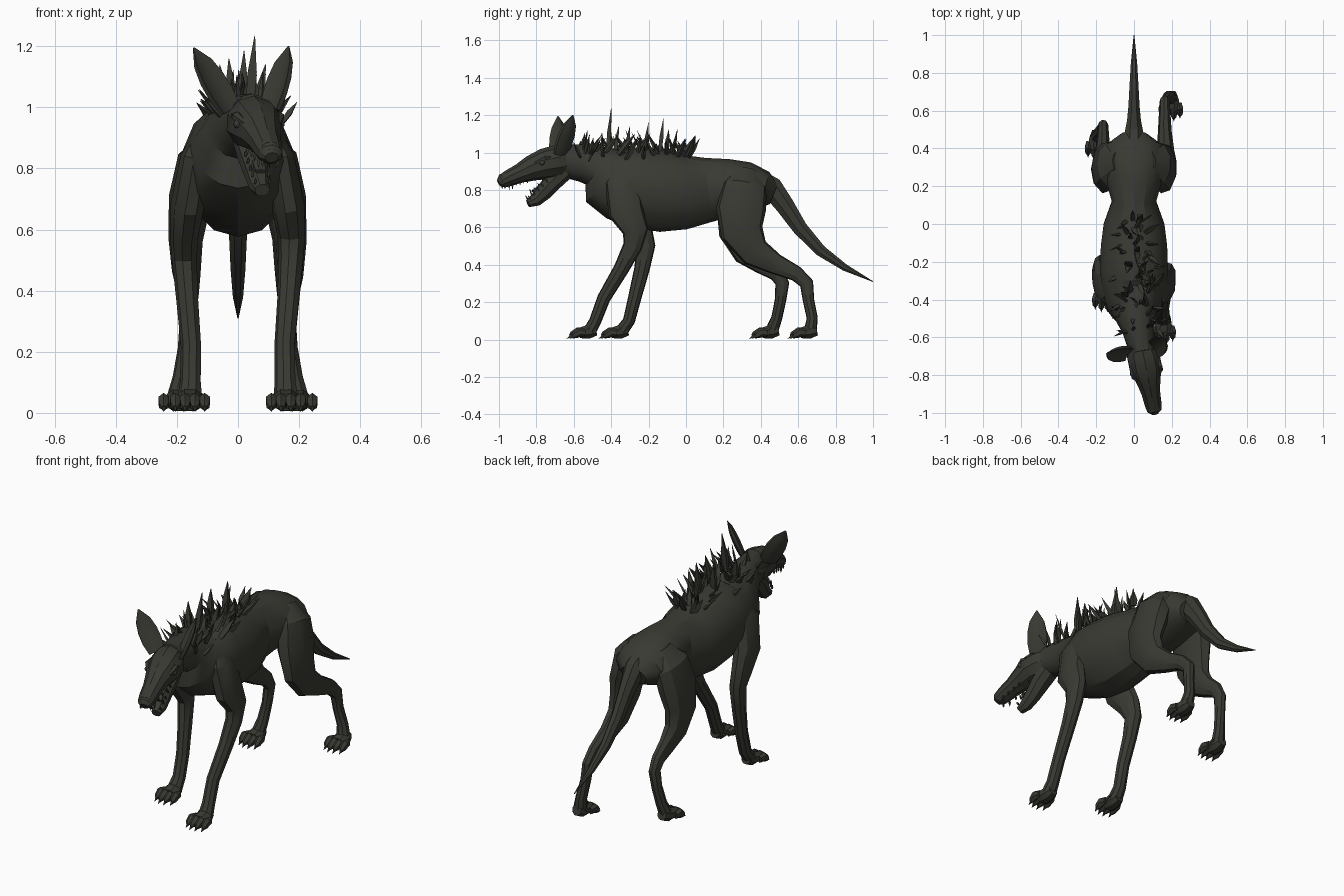
import bpy, bmesh, math, random
from mathutils import Vector

random.seed(7)
cube = bpy.data.objects.get("Cube")
if cube:
    bpy.data.objects.remove(cube)

hide = bpy.data.materials.new("charcoal_hide")
hide.use_nodes = True
COLOUR = (.042, .042, .034, 1)
hide.diffuse_color = COLOUR
bsdf = hide.node_tree.nodes["Principled BSDF"]
bsdf.inputs["Base Color"].default_value = COLOUR
bsdf.inputs["Roughness"].default_value = .9

UP = Vector((0, 0, 1))
ACROSS = Vector((1, 0, 0))
# The head is turned slightly to its left
TURN = Vector((.95, .28, 0))
AHEAD = Vector((.28, -.95, 0))


def midline(y, z):
    """Point on the middle of the animal; the neck and head bend to the left."""
    return Vector((max(0, -.45 - y) * .2, y, z))


def tube(bm, rings, side=ACROSS, sides=10):
    """Skin elliptical rings (centre, half width, half depth) along a path."""
    last = len(rings) - 1
    loops = []
    for i, (centre, width, depth) in enumerate(rings):
        along = (rings[min(i + 1, last)][0] - rings[max(i - 1, 0)][0]).normalized()
        w = (side - along * side.dot(along)).normalized()
        d = along.cross(w)
        angles = [math.tau * (k + .5) / sides for k in range(sides)]
        loops.append([bm.verts.new(centre + w * width * math.cos(a) + d * depth * math.sin(a))
                      for a in angles])
    for a, b in zip(loops, loops[1:]):
        for k in range(sides):
            j = (k + 1) % sides
            bm.faces.new((a[k], a[j], b[j], b[k]))
    bm.faces.new(loops[0])
    bm.faces.new(loops[-1])


def spike(bm, base, tip, radius, side=ACROSS, flat=1):
    """Pointed blade that swells a little above its root."""
    tube(bm, [(base, radius * .8, radius * .8 * flat),
              (base.lerp(tip, .45), radius, radius * flat),
              (tip, radius * .06, radius * .06)], side, 4)


def finish(name, bm, angle=28):
    bmesh.ops.recalc_face_normals(bm, faces=bm.faces)
    mesh = bpy.data.meshes.new(name)
    bm.to_mesh(mesh)
    bm.free()
    mesh.materials.append(hide)
    ob = bpy.data.objects.new(name, mesh)
    bpy.context.collection.objects.link(ob)
    bpy.ops.object.select_all(action='DESELECT')
    ob.select_set(True)
    bpy.context.view_layer.objects.active = ob
    bpy.ops.object.shade_smooth_by_angle(angle=math.radians(angle))


def body_part(name, profile, side=ACROSS, sides=10):
    """Tube on the midline from a profile of (y, z, half width, half depth)."""
    bm = bmesh.new()
    tube(bm, [(midline(y, z), w, d) for y, z, w, d in profile], side, sides)
    finish(name, bm)


# Torso and neck: deep chest, pinched waist, sloping rump
body_part("torso", [
    (-.68, .96, .07, .085), (-.56, .945, .085, .1), (-.48, .93, .11, .115),
    (-.43, .87, .145, .17), (-.36, .837, .17, .2), (-.26, .813, .185, .216),
    (-.12, .793, .18, .218), (0, .788, .165, .198), (.12, .8, .12, .172),
    (.24, .812, .155, .153), (.34, .812, .168, .135), (.42, .8, .145, .1),
    (.47, .78, .075, .06)], sides=14)

# Tail
body_part("tail", [
    (.36, .87, .06, .06), (.46, .81, .055, .065), (.53, .715, .04, .054), (.61, .595, .032, .043),
    (.72, .475, .026, .033), (.85, .385, .018, .02), (1, .31, .002, .002)], sides=8)

# Head with an open mouth
body_part("skull", [
    (-.62, .965, .06, .07), (-.69, .95, .09, .09), (-.76, .938, .09, .083),
    (-.83, .915, .066, .068), (-.89, .888, .052, .052), (-.95, .862, .047, .044),
    (-.985, .845, .04, .036), (-1, .835, .022, .02)], TURN)
body_part("lower_jaw", [
    (-.65, .9, .06, .05), (-.71, .845, .056, .05), (-.765, .785, .043, .046),
    (-.805, .745, .036, .036), (-.845, .728, .026, .022)], TURN, 8)
body_part("tongue", [(-.71, .875, .03, .012), (-.82, .79, .02, .008)], TURN, 6)
body_part("nose", [(-.96, .875, .03, .016), (-.985, .868, .032, .02),
                   (-.998, .855, .02, .012)], TURN, 8)

# Teeth along both jaws, the longer ones being fangs
bm = bmesh.new()
for s in (-1, 1):
    for i in range(5):
        f = i / 4
        size = .035 if i == 3 else .02
        upper = midline(-.82, .865).lerp(midline(-.975, .825), f) + TURN * s * (.045 - .018 * f)
        spike(bm, upper, upper - UP * size, .006)
        lower = midline(-.75, .84).lerp(midline(-.84, .75), f) + TURN * s * (.038 - .014 * f)
        spike(bm, lower, lower + AHEAD * .012 + UP * size, .006)
finish("teeth", bm)

# Brow ridges and eyes
for s, label in ((1, "left"), (-1, "right")):
    centre = midline(-.775, .958) + TURN * s * .072
    bm = bmesh.new()
    tube(bm, [(centre - AHEAD * .045 + UP * .015, .008, .012), (centre + UP * .012, .02, .016),
              (centre + AHEAD * .05 - TURN * s * .015 - UP * .012, .008, .01)], TURN, 6)
    finish(label + "_brow", bm)
    bm = bmesh.new()
    bmesh.ops.create_icosphere(bm, subdivisions=2, radius=.016)
    bmesh.ops.translate(bm, verts=bm.verts, vec=centre + AHEAD * .015 - UP * .012)
    finish(label + "_eye", bm)


# Ears: broad leaves, hollowed on the front face
def ear(name, base, tip, side):
    bm = bmesh.new()
    widths = (.045, .056, .055, .042, .004)
    tube(bm, [(base.lerp(tip, i / 4), w, w * .42) for i, w in enumerate(widths)], side, 8)
    axis = (tip - base).normalized()
    face = axis.cross(side).normalized()
    if face.y > 0:
        face = -face
    for v in bm.verts:
        off = v.co - base
        off -= axis * off.dot(axis)
        height = off.dot(face)
        if height > 0 and (off - face * height).length < .028:
            v.co -= face * height * 1.2
    finish(name, bm)


ear("left_ear", Vector((.105, -.672, .99)), Vector((.165, -.605, 1.2)), Vector((.6, -.75, 0)))
ear("right_ear", Vector((-.025, -.69, .99)), Vector((-.145, -.685, 1.195)), Vector((.75, .65, 0)))


# Paws: a pad with four clawed toes and a dew claw
def paw(name, x, y, s):
    def at(dx, dy, z):
        return Vector((x + dx, y + dy, z))
    bm = bmesh.new()
    tube(bm, [(at(0, .06, .05), .028, .03), (at(0, .02, .042), .045, .04),
              (at(0, -.03, .035), .05, .03)], sides=8)
    for i in range(4):
        u = (i - 1.5) * .032
        reach = .075 - abs(i - 1.5) * .014
        tube(bm, [(at(u * .9, 0, .036), .016, .022), (at(u, -reach * .55, .04), .02, .026),
                  (at(u, -reach, .024), .017, .02), (at(u, -reach - .012, .016), .008, .01)], sides=6)
        spike(bm, at(u, -reach, .022), at(u, -reach - .03, .004), .007)
    spike(bm, at(-s * .035, .035, .06), at(-s * .045, .005, .03), .01)
    finish(name, bm)


# Each pair of legs shares its joints (x, z, half width, half depth)
FRONT = [(.09, .95, .03, .045), (.135, .83, .054, .095), (.165, .68, .056, .095),
         (.176, .58, .047, .07), (.174, .5, .042, .052), (.166, .38, .037, .042),
         (.153, .22, .034, .036), (.155, .1, .035, .033), (.157, .045, .042, .035)]
HIND = [(.08, .9, .04, .06), (.125, .82, .075, .12), (.155, .7, .072, .135), (.17, .57, .058, .115),
        (.168, .465, .048, .083), (.164, .403, .038, .056), (.163, .352, .031, .042),
        (.163, .3, .028, .038), (.17, .21, .027, .031), (.183, .115, .031, .03), (.195, .05, .038, .035)]


def leg(name, s, joints, stride):
    """Stride gives the y of every joint; the paw sits just ahead of the last."""
    bm = bmesh.new()
    tube(bm, [(Vector((s * x, y, z)), w, d) for (x, z, w, d), y in zip(joints, stride)], sides=9)
    finish(name + "_leg", bm)
    paw(name + "_paw", s * joints[-1][0], stride[-1] - .025, s)


# Four legs in mid stride
leg("left_front", 1, FRONT, (-.31, -.34, -.32, -.27, -.285, -.345, -.44, -.485, -.515))
leg("right_front", -1, FRONT, (-.31, -.34, -.31, -.245, -.215, -.235, -.275, -.305, -.345))
leg("left_hind", 1, HIND, (.33, .315, .295, .3, .37, .48, .59, .645, .655, .675, .665))
leg("right_hind", -1, HIND, (.33, .315, .295, .29, .335, .41, .485, .515, .505, .485, .46))

# Mane of stiff tufts from the nape to the middle of the back, a few standing tall
bm = bmesh.new()
for i in range(72):
    y = -.57 + .6 * i / 71 + random.uniform(-.02, .02)
    spread = random.uniform(-1, 1)
    x = spread * (.1 if y < -.2 else .07)
    root = Vector((x + max(.01, -.1 * y), y, 1.02 - .05 * max(0, y + .4) - 5 * x * x))
    length = random.uniform(.06, .13)
    lean = Vector((spread * .9 + random.uniform(-.4, .5), random.uniform(-.7, .9), .8)).normalized()
    spike(bm, root - UP * .02, root + lean * length, random.uniform(.011, .02),
          Vector((.8, random.uniform(-.8, .8), 0)), .6)
for tip in ((.055, -.4, 1.235), (.02, -.12, 1.185), (-.03, -.2, 1.16),
            (.09, -.3, 1.14), (-.06, -.36, 1.14), (.04, .05, 1.07)):
    tip = Vector(tip)
    spike(bm, Vector((tip.x * .7, tip.y - .02, 1)), tip, .022, flat=.7)
finish("mane", bm, 20)
